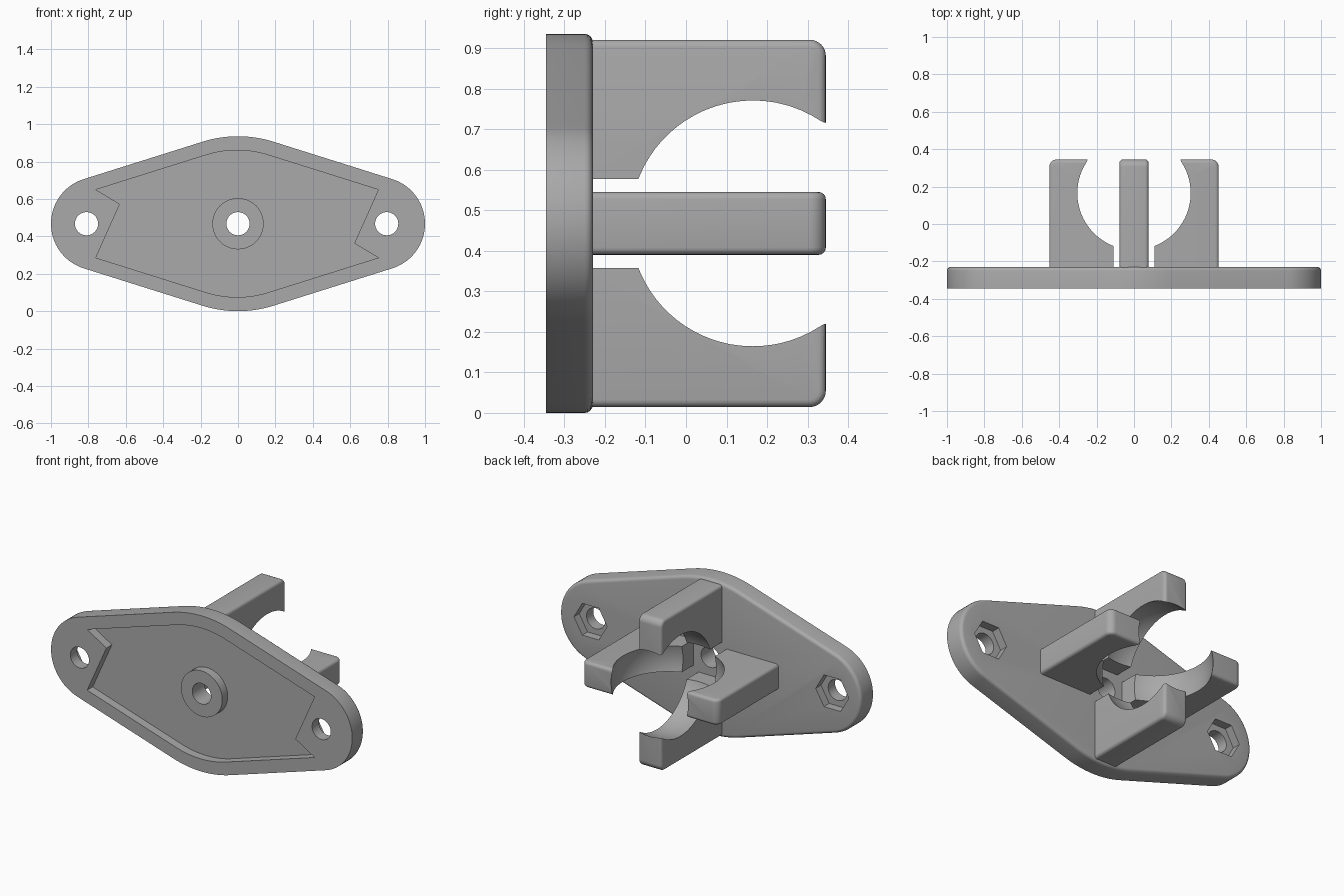
import bpy, bmesh, math
from mathutils import Matrix, Vector

cube = bpy.data.objects.get("Cube")
if cube:
    bpy.data.objects.remove(cube, do_unlink=True)

MID = 0.4675              # height of the centre line
FRONT, BACK, TIP = -0.345, -0.23, 0.345
FLOOR = -0.293            # pocket floor
SLOPE = math.radians(72.5)  # direction of the slanted edges' normal
HOLES = (-0.81, 0.795)

grey = bpy.data.materials.new("plain grey")
grey.use_nodes = True
colour = (0.4, 0.4, 0.4, 1)
grey.diffuse_color = colour
grey.node_tree.nodes["Principled BSDF"].inputs["Base Color"].default_value = colour


def arc(cx, cy, r, a0, a1, n):
    return [(cx + r * math.cos(a0 + (a1 - a0) * i / n),
             cy + r * math.sin(a0 + (a1 - a0) * i / n)) for i in range(n + 1)]


def prism(name, outline, y0, y1):
    """Extrude an outline in x and z from y0 to y1."""
    bm = bmesh.new()
    face = bm.faces.new([bm.verts.new((x, y0, z)) for x, z in outline])
    ext = bmesh.ops.extrude_face_region(bm, geom=[face])
    verts = [v for v in ext["geom"] if isinstance(v, bmesh.types.BMVert)]
    bmesh.ops.translate(bm, vec=(0, y1 - y0, 0), verts=verts)
    bmesh.ops.recalc_face_normals(bm, faces=bm.faces)
    return finish(name, bm)


def finish(name, bm):
    mesh = bpy.data.meshes.new(name)
    bm.to_mesh(mesh)
    bm.free()
    mesh.materials.append(grey)
    obj = bpy.data.objects.new(name, mesh)
    bpy.context.collection.objects.link(obj)
    return obj


def cut(obj, cutter):
    """Subtract the cutter and remove it."""
    mod = obj.modifiers.new("cut", 'BOOLEAN')
    mod.operation, mod.solver, mod.object = 'DIFFERENCE', 'EXACT', cutter
    select(obj)
    bpy.ops.object.modifier_apply(modifier=mod.name)
    bpy.data.objects.remove(cutter, do_unlink=True)


def select(obj):
    bpy.ops.object.select_all(action='DESELECT')
    obj.select_set(True)
    bpy.context.view_layer.objects.active = obj


def smooth(obj):
    select(obj)
    bpy.ops.object.shade_smooth_by_angle(angle=math.radians(32))


def circle(x, r, n):
    return arc(x, MID, r, 0, math.tau * (n - 1) / n, n - 1)


def round_edges(obj, rule, width):
    bm = bmesh.new()
    bm.from_mesh(obj.data)
    edges = [e for e in bm.edges if rule(e)]
    bmesh.ops.bevel(bm, geom=edges, offset=width, segments=4, profile=0.5,
                    affect='EDGES', clamp_overlap=True)
    bm.to_mesh(obj.data)
    bm.free()


# Mounting plate: two round ends joined to shallow arcs by slanted edges
top = arc(0, MID - 0.1625, 0.63, SLOPE, math.pi - SLOPE, 16)
left_end = arc(-0.75, MID, 0.25, math.pi - SLOPE, math.pi + SLOPE, 32)
bottom = [(-x, 2 * MID - z) for x, z in top]
right_end = [(-x, 2 * MID - z) for x, z in left_end]
plate = prism("mounting_plate", top + left_end + bottom + right_end, FRONT, BACK)
round_edges(plate, lambda e: all(abs(v.co.y - BACK) < 1e-4 for v in e.verts), 0.02)

# Shallow front pocket with notched ends, leaving a round boss in the middle
half = [(0.755, 0.182)] + arc(0, -0.1625, 0.555, SLOPE, math.pi - SLOPE, 16)
half += [(-0.755, 0.182), (-0.627, 0.105)]
pocket_outline = [(x - 0.005, MID + z) for x, z in half]
pocket_outline += [(-x - 0.005, MID - z) for x, z in half]
pocket = prism("pocket_cutter", pocket_outline, FRONT - 0.05, FLOOR)
cut(pocket, prism("boss_cutter", circle(0, 0.137, 48), FRONT - 0.1, BACK))
cut(plate, pocket)

# Bolt holes, with hexagonal nut seats at the back of the outer two
for x in (0, *HOLES):
    cut(plate, prism("hole_cutter", circle(x, 0.062, 40), FRONT - 0.1, BACK + 0.1))
for x in HOLES:
    cut(plate, prism("nut_cutter", circle(x, 0.11, 6), BACK - 0.05, BACK + 0.1))
smooth(plate)


# Four gripping arms around a ball-shaped hollow
def gripping_arm(name, turn):
    inner, outer, half_width, corner = 0.11, 0.453, 0.0775, 0.04
    outline = [(inner, BACK - 0.02), (outer, BACK - 0.02)]
    outline += arc(outer - corner, TIP - corner, corner, 0, math.pi / 2, 8)
    outline += [(inner, TIP)]
    arm = prism(name, outline, -half_width, half_width)

    # Round the side rims along the outer face and the tip
    def rim(e):
        a, b = (v.co for v in e.verts)
        mid = (a + b) / 2
        return (abs(a.y - b.y) < 1e-4
                and (mid.x > outer - 1e-4 or mid.z > TIP - corner))
    round_edges(arm, rim, 0.018)

    # Stand the arm out from the plate and turn it about the centre line
    to_back = Matrix(((1, 0, 0), (0, 0, 1), (0, -1, 0))).to_4x4()
    place = Matrix.Translation((0, 0, MID)) @ Matrix.Rotation(turn, 4, 'Y')
    arm.data.transform(place @ to_back)

    bm = bmesh.new()
    bmesh.ops.create_uvsphere(bm, u_segments=80, v_segments=40, radius=0.313)
    bmesh.ops.translate(bm, vec=Vector((0, 0.165, MID)), verts=bm.verts)
    cut(arm, finish("ball_cutter", bm))
    smooth(arm)


for i, side in enumerate(("left", "lower", "right", "upper")):
    gripping_arm(side + "_arm", i * math.pi / 2)
